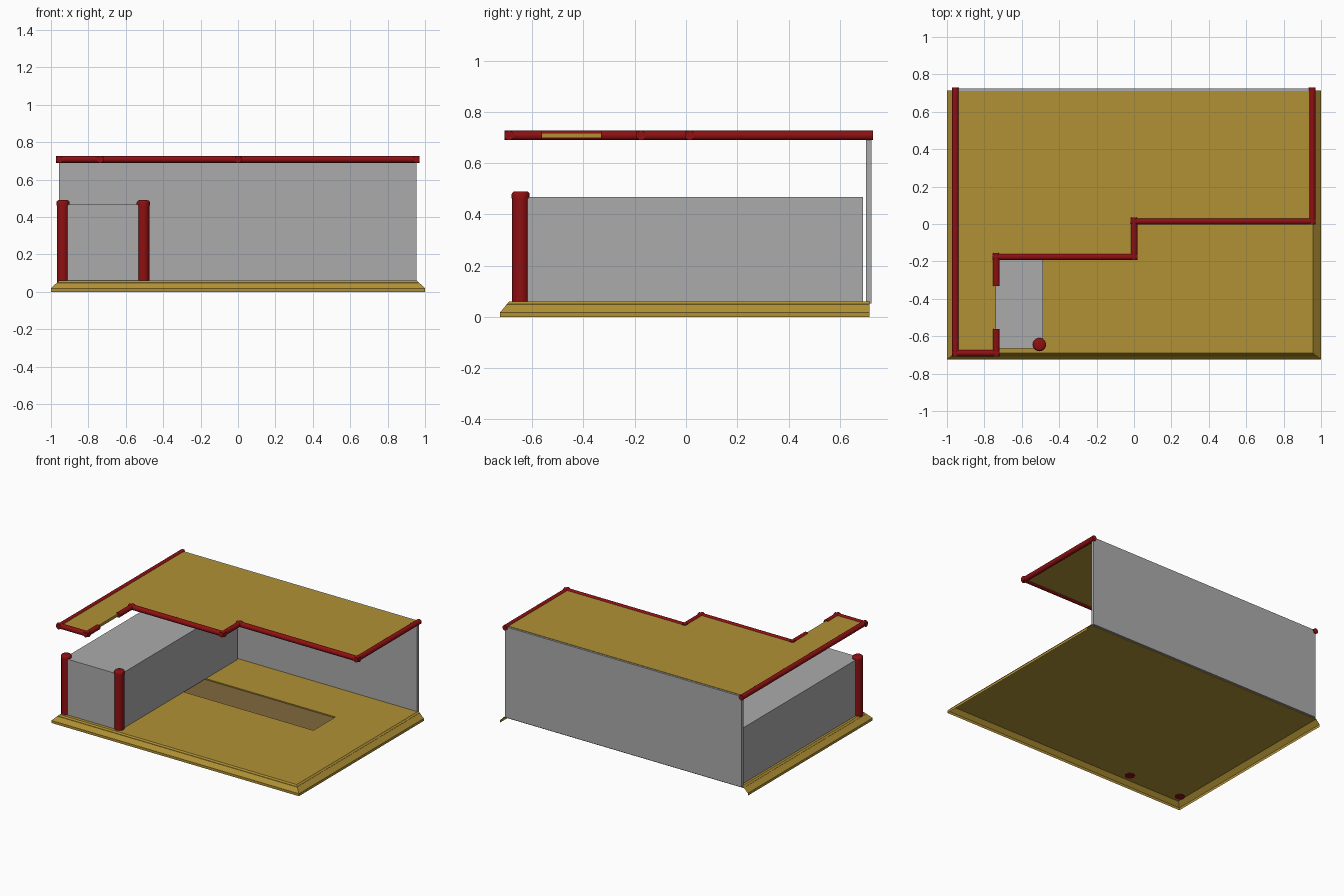
import bpy, bmesh, math
from mathutils import Vector

if "Cube" in bpy.data.objects:
    bpy.data.objects.remove(bpy.data.objects["Cube"])


def material(name, rgb):
    m = bpy.data.materials.new(name)
    m.diffuse_color = (*rgb, 1)
    m.use_nodes = True
    m.node_tree.nodes["Principled BSDF"].inputs["Base Color"].default_value = m.diffuse_color
    return m


GOLD = material("gold", (0.44, 0.286, 0.036))
RED = material("red", (0.27, 0.005, 0.006))
BROWN = material("brown", (0.22, 0.137, 0.045))
GREY = material("grey", (0.41, 0.41, 0.415))


def finish(name, bm, mat=None, smooth=False):
    bmesh.ops.recalc_face_normals(bm, faces=bm.faces)
    me = bpy.data.meshes.new(name)
    bm.to_mesh(me)
    bm.free()
    ob = bpy.data.objects.new(name, me)
    bpy.context.collection.objects.link(ob)
    if mat:
        me.materials.append(mat)
    if smooth:
        bpy.ops.object.select_all(action='DESELECT')
        ob.select_set(True)
        bpy.context.view_layer.objects.active = ob
        bpy.ops.object.shade_smooth_by_angle(angle=math.radians(35))
    return ob


def prism(name, outline, z0, z1, mat=None):
    bm = bmesh.new()
    face = bm.faces.new([bm.verts.new((x, y, z0)) for x, y in outline])
    new = bmesh.ops.extrude_face_region(bm, geom=[face])["geom"]
    verts = [v for v in new if isinstance(v, bmesh.types.BMVert)]
    bmesh.ops.translate(bm, verts=verts, vec=(0, 0, z1 - z0))
    return finish(name, bm, mat)


def box(name, x0, x1, y0, y1, z0, z1, mat=None):
    return prism(name, [(x0, y0), (x1, y0), (x1, y1), (x0, y1)], z0, z1, mat)


def rod(bm, a, b, r):
    a, b = Vector(a), Vector(b)
    d = b - a
    mat = d.to_track_quat('Z', 'Y').to_matrix().to_4x4()
    mat.translation = (a + b) / 2
    return bmesh.ops.create_cone(bm, cap_ends=True, segments=24, radius1=r,
                                 radius2=r, depth=d.length, matrix=mat)["verts"]


# Floor shell: sloped rim on three sides, open at the back and underneath,
# with a shallow rectangular recess in the top
bm = bmesh.new()
rings = []
for x, y0, y1, z in ((1.0, -0.725, 0.715, 0), (1.0, -0.725, 0.715, 0.018),
                     (0.957, -0.69, 0.715, 0.06), (0.56, 0.07, 0.325, 0.06),
                     (0.56, 0.07, 0.325, 0.052)):
    rings.append([bm.verts.new(p) for p in
                  ((-x, y1, z), (-x, y0, z), (x, y0, z), (x, y1, z))])
for k, (low, high) in enumerate(zip(rings, rings[1:])):
    for i in range(3 if k < 2 else 4):
        j = (i + 1) % 4
        bm.faces.new((low[i], low[j], high[j], high[i]))
finish("floor_base", bm, GOLD)

# Underside plate and recessed panel
box("floor_underside", -0.968, 0.968, -0.70, 0.714, 0.046, 0.05, GOLD)
box("recessed_panel", -0.56, 0.56, 0.07, 0.325, 0.0502, 0.052, BROWN)

# Walls and block
box("back_wall", -0.957, 0.955, 0.703, 0.724, 0.053, 0.715, GREY)
box("side_block", -0.94, -0.487, -0.666, 0.69, 0.0595, 0.467, GREY)

# Corner posts with rounded, slightly wider tops
for name, x in (("left_post", -0.936), ("right_post", -0.506)):
    bm = bmesh.new()
    rod(bm, (x, -0.645, 0.042), (x, -0.645, 0.47), 0.033)
    rod(bm, (x, -0.645, 0.462), (x, -0.645, 0.49), 0.0355)
    rim = [e for e in bm.edges if all(v.co.z > 0.48 for v in e.verts)]
    bmesh.ops.bevel(bm, geom=rim, offset=0.014, segments=3, profile=0.5,
                    affect='EDGES')
    finish(name, bm, RED, True)

# Stepped roof
L, R, STEP = -0.955, 0.953, -0.737
prism("roof", [(L, 0.71), (L, -0.69), (STEP, -0.69), (STEP, -0.175), (0, -0.175),
               (0, 0.015), (R, 0.015), (R, 0.71)], 0.698, 0.718, GOLD)

# Roof edge rails, with a gap in the inner edge of the narrow arm
paths = {
    "left_roof_rail": [(L, 0.73), (L, -0.69), (STEP, -0.69), (STEP, -0.562)],
    "right_roof_rail": [(STEP, -0.332), (STEP, -0.175), (0, -0.175), (0, 0.015),
                        (R, 0.015), (R, 0.73)],
}
RAIL = 0.0187
for name, path in paths.items():
    bm = bmesh.new()
    pts = [Vector((x, y, 0.708)) for x, y in path]
    for i in range(len(pts) - 1):
        a, b = pts[i], pts[i + 1]
        d = (b - a).normalized() * RAIL
        rod(bm, a - d if i else a, b + d if i < len(pts) - 2 else b, RAIL)
    finish(name, bm, RED, True)
